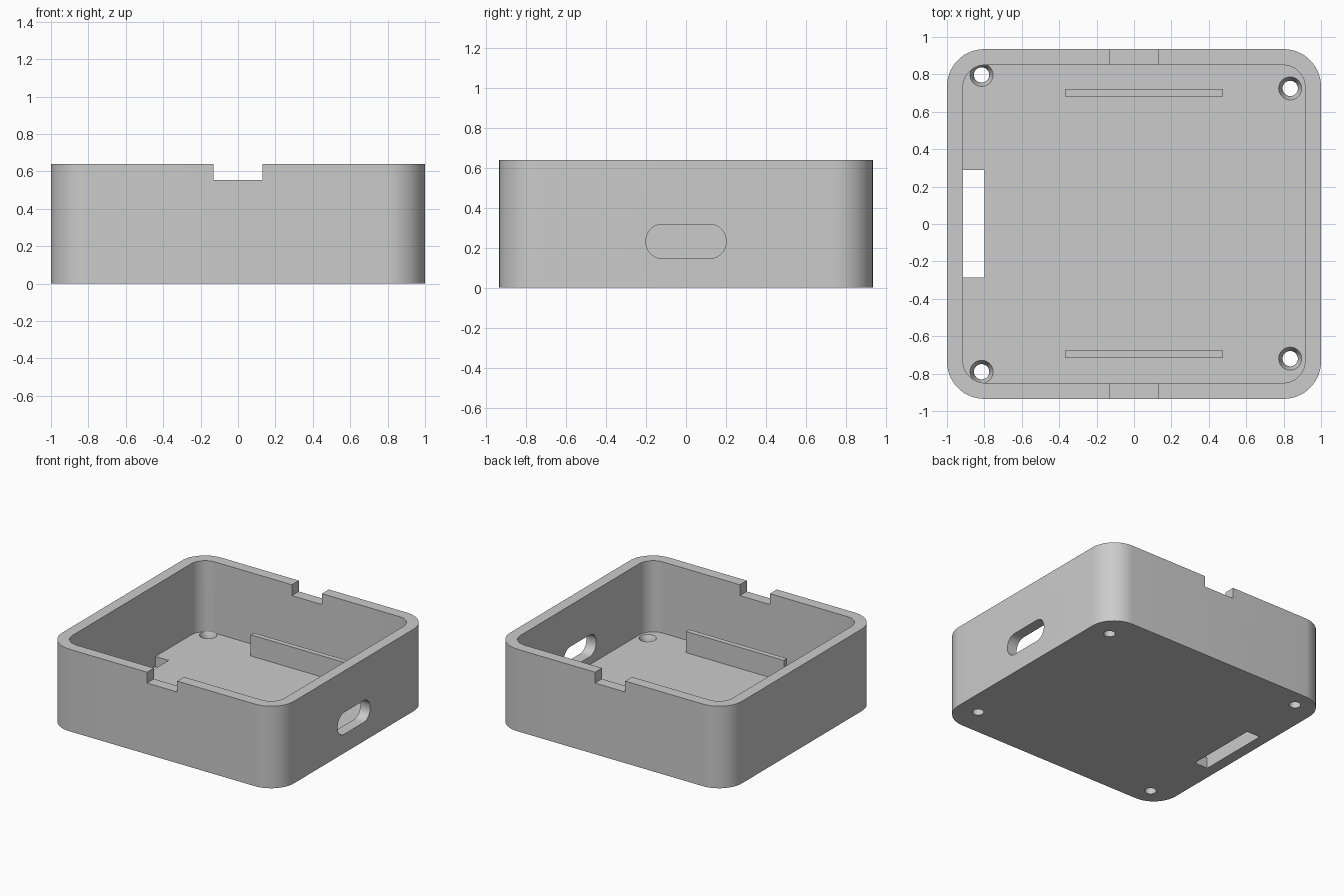
import bpy, bmesh, math
from mathutils import Matrix

cube = bpy.data.objects.get("Cube")
if cube:
    bpy.data.objects.remove(cube, do_unlink=True)

grey = bpy.data.materials.new("plain grey")
grey.use_nodes = True
colour = (0.6, 0.6, 0.6, 1)
grey.diffuse_color = colour
grey.node_tree.nodes["Principled BSDF"].inputs["Base Color"].default_value = colour


def make_object(name, bm):
    mesh = bpy.data.meshes.new(name)
    bmesh.ops.recalc_face_normals(bm, faces=bm.faces)
    bm.to_mesh(mesh)
    bm.free()
    mesh.materials.append(grey)
    obj = bpy.data.objects.new(name, mesh)
    bpy.context.collection.objects.link(obj)
    return obj


def block(name, low, high, axis=2, radius=0, segments=14):
    """Box between two corners; edges along the axis may be rounded."""
    bm = bmesh.new()
    bmesh.ops.create_cube(bm, size=1)
    for v in bm.verts:
        v.co = [low[i] + (v.co[i] + 0.5) * (high[i] - low[i]) for i in range(3)]
    if radius:
        edges = [e for e in bm.edges
                 if abs((e.verts[0].co - e.verts[1].co).normalized()[axis]) > 0.9]
        bmesh.ops.bevel(bm, geom=edges, offset=radius, segments=segments,
                        profile=0.5, affect='EDGES')
    return make_object(name, bm)


def cone(name, x, y, z0, z1, r0, r1):
    bm = bmesh.new()
    bmesh.ops.create_cone(bm, cap_ends=True, segments=40, radius1=r0, radius2=r1,
                          depth=z1 - z0,
                          matrix=Matrix.Translation((x, y, (z0 + z1) / 2)))
    return make_object(name, bm)


W, D, H = 1.0, 0.935, 0.64
WALL, FLOOR = 0.085, 0.085

# Outer shell of the tray
case = block("case", (-W, -D, 0), (W, D, H), radius=0.2)

# Cavity, rim notches, side port and floor slot
cutters = [
    block("cavity_cutter", (WALL - W, WALL - D, FLOOR), (W - WALL, D - WALL, 1), radius=0.12),
    block("notch_cutter", (-0.13, -2, 0.555), (0.13, 2, 1.1)),
    block("port_cutter", (0.8, -0.2, 0.147), (1.2, 0.2, 0.317), axis=0, radius=0.08),
    block("slot_cutter", (WALL - W, -0.285, -0.1), (-0.8, 0.29, FLOOR + 0.05)),
]
# Countersunk screw holes
for x, y in ((-0.815, 0.797), (-0.815, -0.79), (0.835, 0.725), (0.835, -0.72)):
    cutters.append(cone("hole_cutter", x, y, -0.1, 0.2, 0.041, 0.041))
    cutters.append(cone("sink_cutter", x, y, 0.045, FLOOR + 0.001, 0.041, 0.062))

bpy.context.view_layer.objects.active = case
for cutter in cutters:
    mod = case.modifiers.new("cut", 'BOOLEAN')
    mod.operation = 'DIFFERENCE'
    mod.solver = 'EXACT'
    mod.object = cutter
    bpy.ops.object.modifier_apply(modifier=mod.name)
    bpy.data.objects.remove(cutter, do_unlink=True)

# Support rails standing on the floor
for name, y in (("back_rail", 0.703), ("front_rail", -0.697)):
    block(name, (-0.37, y - 0.02, FLOOR - 0.01), (0.475, y + 0.02, 0.25))

# Smooth corners with crisp rims
bpy.ops.object.select_all(action='DESELECT')
case.select_set(True)
bpy.context.view_layer.objects.active = case
bpy.ops.object.shade_smooth_by_angle(angle=math.radians(30))
